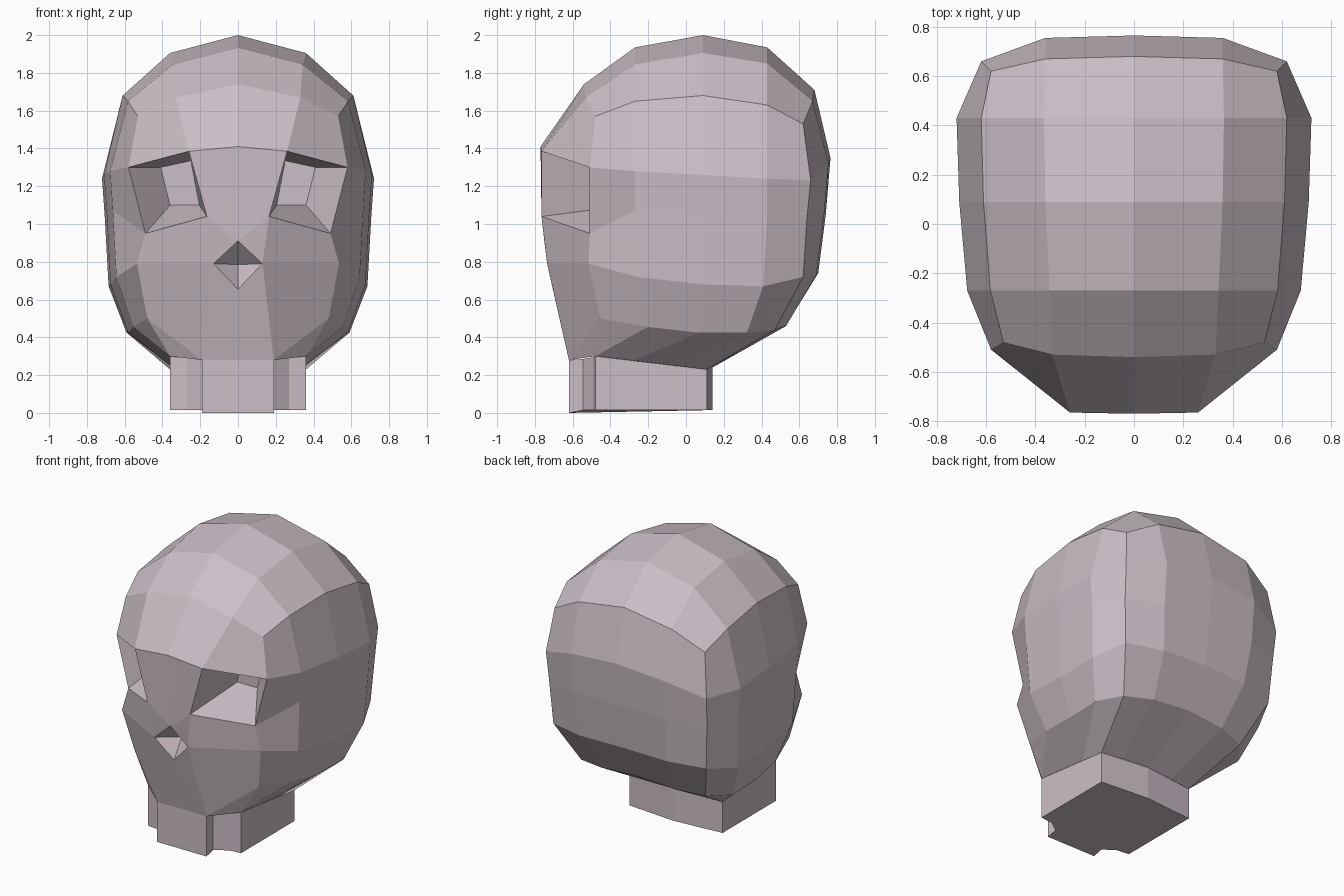
import bpy, bmesh

if "Cube" in bpy.data.objects:
    bpy.data.objects.remove(bpy.data.objects["Cube"])

bone = bpy.data.materials.new("pale_mauve_bone")
bone.diffuse_color = (0.60, 0.52, 0.57, 1)
bone.use_nodes = True
bone.node_tree.nodes["Principled BSDF"].inputs["Base Color"].default_value = bone.diffuse_color


def finish(name, faces):
    """Build the +x half from point loops, mirror it, weld and shade flat."""
    bm = bmesh.new()
    for pts in faces:
        loop = [p for i, p in enumerate(pts) if p != pts[i - 1]]
        if len(loop) > 2:
            bm.faces.new([bm.verts.new(p) for p in loop])
    bmesh.ops.remove_doubles(bm, verts=bm.verts, dist=0.002)
    bmesh.ops.mirror(bm, geom=bm.verts[:] + bm.edges[:] + bm.faces[:],
                     axis='X', merge_dist=0.002)
    bmesh.ops.remove_doubles(bm, verts=bm.verts, dist=0.002)
    bmesh.ops.recalc_face_normals(bm, faces=bm.faces)
    mesh = bpy.data.meshes.new(name)
    bm.to_mesh(mesh)
    bm.free()
    mesh.materials.append(bone)
    ob = bpy.data.objects.new(name, mesh)
    bpy.context.collection.objects.link(ob)
    return ob


def bridge(lines):
    """Quads between successive lines of points."""
    return [(a[i], a[i + 1], b[i + 1], b[i])
            for a, b in zip(lines, lines[1:]) for i in range(len(a) - 1)]


def row(width, heights, front, back, pull=1.0):
    """Front-to-back line over the skull at a given half width."""
    mids = zip((0.94, 0.985, 1.0), (-0.27, 0.09, 0.43), heights)
    return [front] + [(width * t, y * pull, z) for t, y, z in mids] + [back]


# Cranium: lines from the crown down to the lower edge of the side
cranium = [
    row(0, (1.935, 2.0, 1.935), (0, -0.54, 1.74), (0, 0.68, 1.71)),
    row(0.365, (1.845, 1.905, 1.85), (0.33, -0.53, 1.67), (0.36, 0.67, 1.65)),
    row(0.62, (1.65, 1.68, 1.63), (0.53, -0.48, 1.57), (0.58, 0.62, 1.53)),
    row(0.72, (1.28, 1.26, 1.24), (0.58, -0.51, 1.30), (0.62, 0.66, 1.23)),
    row(0.705, (1.07, 1.05, 1.03), (0.49, -0.51, 0.95), (0.61, 0.64, 1.03)),
    row(0.685, (0.72, 0.68, 0.67), (0.535, -0.515, 0.79), (0.59, 0.62, 0.72), 0.95),
    row(0.59, (0.455, 0.425, 0.425), (0.48, -0.455, 0.50), (0.48, 0.47, 0.44), 0.75),
]
faces = bridge(cranium)

# Back of the skull
back_mid = [(0.36, 0.67, 1.65), (0.36, 0.755, 1.32), (0.36, 0.73, 1.04),
            (0.33, 0.69, 0.73), (0.28, 0.53, 0.46)]
back_centre = [(0, 0.68, 1.71), (0, 0.765, 1.35), (0, 0.74, 1.05),
               (0, 0.70, 0.74), (0, 0.54, 0.48)]
faces += bridge([[r[-1] for r in cranium[2:]], back_mid, back_centre])

# Underside, running in to the top of the neck
jaw = (0.36, -0.48, 0.30)
neck_top = [jaw, jaw, (0.36, -0.28, 0.277), (0.36, -0.08, 0.253),
            (0.36, 0.11, 0.23), (0.2, 0.125, 0.235), (0, 0.14, 0.24)]
faces += bridge([cranium[-1] + [back_mid[-1], back_centre[-1]], neck_top])

# Forehead
crown = [r[0] for r in cranium[:3]]
brow = [(0, -0.77, 1.41), (0.26, -0.765, 1.385), (0.58, -0.51, 1.30)]
faces += bridge([crown, brow])

# Eye socket: four walls and a floor set back into the head
inner_eye = (0.165, -0.765, 1.04)
temple, cheek, corner = (r[0] for r in cranium[4:])
rim = [brow[1], brow[2], temple, inner_eye]
floor = [(x, -0.30, z) for x, z in
         ((0.25, 1.335), (0.41, 1.30), (0.36, 1.10), (0.205, 1.10))]
faces += bridge([rim + rim[:1], floor + floor[:1]]) + [floor]

# Nose hollow, cheeks and upper lip
nose_top, nose_side, nose_low = (0, -0.75, 0.91), (0.13, -0.735, 0.79), (0, -0.705, 0.655)
nose_deep = (0, -0.62, 0.785)
chin, chin_mid = (0.19, -0.62, 0.28), (0, -0.62, 0.28)
faces += [
    (brow[0], brow[1], inner_eye, nose_top),
    (nose_top, inner_eye, nose_side),
    (inner_eye, temple, cheek, nose_side),
    (nose_top, nose_side, nose_deep), (nose_side, nose_low, nose_deep),
    (nose_side, cheek, corner, chin), (chin, corner, jaw),
    (nose_side, chin, nose_low), (nose_low, chin, chin_mid),
]
finish("skull", faces)

# Neck with the chin block standing out in front: outline as x, y, top z
outline = [(0, -0.62, 0.28), (0.19, -0.62, 0.28), (0.19, -0.545, 0.285),
           (0.27, -0.49, 0.295), (0.36, -0.48, 0.30), (0.36, 0.11, 0.23),
           (0, 0.14, 0.24)]
base = [(x, y, 0 if y < -0.6 else 0.015) for x, y, _ in outline]
finish("neck", bridge([outline, base]) + [outline, base])
